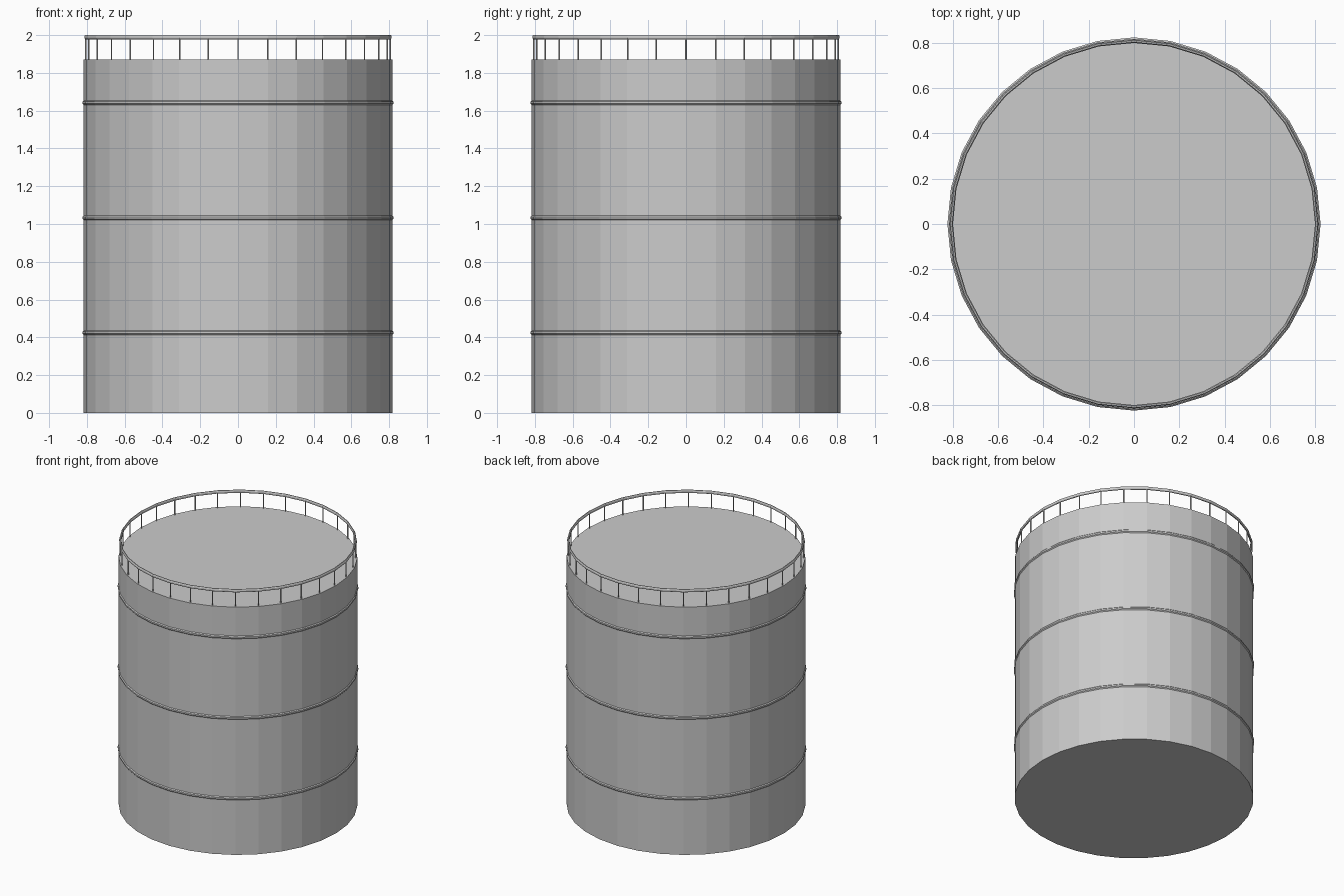
import bpy, bmesh, math

cube = bpy.data.objects.get("Cube")
if cube:
    bpy.data.objects.remove(cube, do_unlink=True)

SIDES = 32
RADIUS = 0.817
DECK_Z = 1.87
RAIL_R = 0.806


def material(name, rgb):
    m = bpy.data.materials.new(name)
    m.use_nodes = True
    m.diffuse_color = (*rgb, 1)
    m.node_tree.nodes["Principled BSDF"].inputs["Base Color"].default_value = (*rgb, 1)
    return m


steel = material("painted_steel", (0.6, 0.6, 0.6))


def finish(name, bm):
    bmesh.ops.recalc_face_normals(bm, faces=bm.faces)
    mesh = bpy.data.meshes.new(name)
    bm.to_mesh(mesh)
    bm.free()
    mesh.materials.append(steel)
    obj = bpy.data.objects.new(name, mesh)
    bpy.context.collection.objects.link(obj)
    return obj


def hoop(name, radius, z, half_w, half_h, section=8):
    """Closed ring with an elliptical cross-section."""
    bm = bmesh.new()
    rings = []
    for i in range(SIDES):
        a = math.tau * i / SIDES
        ring = []
        for j in range(section):
            b = math.tau * (j + 0.5) / section
            r = radius + half_w * math.cos(b)
            ring.append(bm.verts.new((r * math.cos(a), r * math.sin(a), z + half_h * math.sin(b))))
        rings.append(ring)
    for i in range(SIDES):
        p, q = rings[i], rings[(i + 1) % SIDES]
        for j in range(section):
            k = (j + 1) % section
            bm.faces.new((p[j], q[j], q[k], p[k]))
    return finish(name, bm)


# Tank body: flat-sided drum with closed ends, corners on the axes
bm = bmesh.new()
base = bm.faces.new([bm.verts.new((RADIUS * math.cos(math.tau * i / SIDES),
                                   RADIUS * math.sin(math.tau * i / SIDES), 0))
                     for i in range(SIDES)])
top = bmesh.ops.extrude_face_region(bm, geom=[base], use_keep_orig=True)
bmesh.ops.translate(bm, vec=(0, 0, DECK_Z),
                    verts=[v for v in top["geom"] if isinstance(v, bmesh.types.BMVert)])
finish("tank_body", bm)

# Stiffening bands around the wall
for name, z in (("lower_band", 0.425), ("middle_band", 1.033), ("upper_band", 1.642)):
    hoop(name, 0.811, z, 0.013, 0.014)

# Handrail around the roof
hoop("top_rail", RAIL_R, 1.989, 0.008, 0.012)

# Thin upright posts under the handrail
bm = bmesh.new()
for i in range(SIDES):
    a = math.tau * i / SIDES
    post = bmesh.ops.create_cone(bm, cap_ends=True, segments=6, radius1=0.004,
                                 radius2=0.004, depth=1.985 - DECK_Z)
    bmesh.ops.translate(bm, verts=post["verts"],
                        vec=(RAIL_R * math.cos(a), RAIL_R * math.sin(a), (1.985 + DECK_Z) / 2))
finish("rail_posts", bm)
